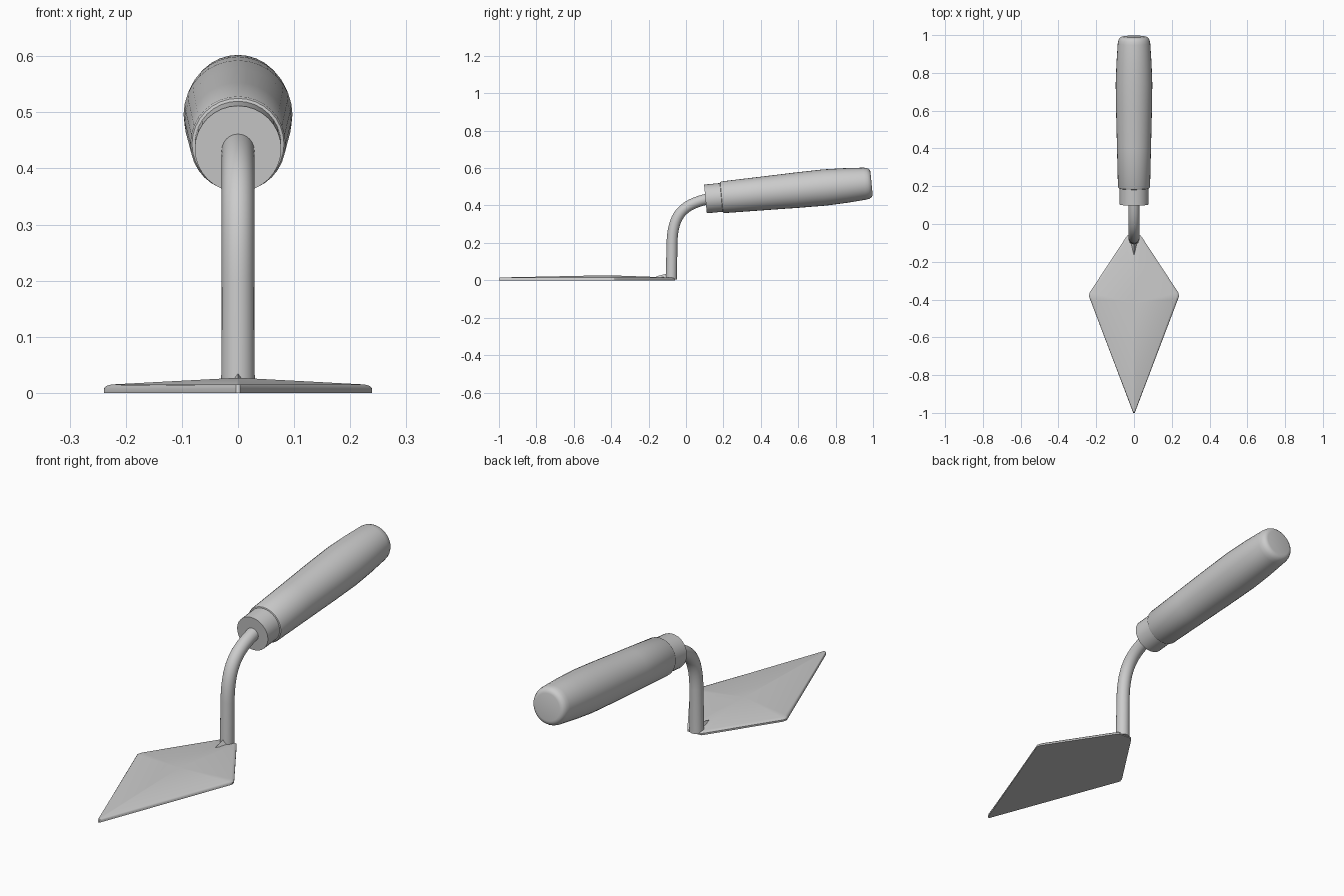
import bpy, bmesh, math
from mathutils import Vector, Matrix

cube = bpy.data.objects.get("Cube")
if cube:
    bpy.data.objects.remove(cube, do_unlink=True)

grey = bpy.data.materials.new("plain grey")
GREY = (0.6, 0.6, 0.6, 1)
grey.use_nodes = True
grey.diffuse_color = GREY
grey.node_tree.nodes["Principled BSDF"].inputs["Base Color"].default_value = GREY


def finish(name, bm, angle=35):
    """Turn a bmesh into a smooth-shaded object that keeps sharp edges."""
    bmesh.ops.recalc_face_normals(bm, faces=bm.faces)
    mesh = bpy.data.meshes.new(name)
    bm.to_mesh(mesh)
    bm.free()
    mesh.materials.append(grey)
    obj = bpy.data.objects.new(name, mesh)
    bpy.context.collection.objects.link(obj)
    bpy.ops.object.select_all(action='DESELECT')
    obj.select_set(True)
    bpy.context.view_layer.objects.active = obj
    bpy.ops.object.shade_smooth_by_angle(angle=math.radians(angle))
    return obj


def sweep(name, stations, sides=32):
    """Skin circles given as (centre, direction, radius); cap both ends."""
    bm = bmesh.new()
    rings = []
    for centre, direction, radius in stations:
        d = direction.normalized()
        side = Vector((1, 0, 0))
        up = side.cross(d)
        angles = [2 * math.pi * i / sides for i in range(sides)]
        rings.append([bm.verts.new(centre + radius * (math.cos(a) * side + math.sin(a) * up))
                      for a in angles])
    for a, b in zip(rings, rings[1:]):
        for i in range(sides):
            j = (i + 1) % sides
            bm.faces.new((a[i], a[j], b[j], b[i]))
    bm.faces.new(rings[0])
    bm.faces.new(rings[-1])
    return finish(name, bm)


# Handle and ferrule share one tilted axis
start = Vector((0, 0.104, 0.435))
axis = Vector((0, 1, 0.096)).normalized()


def turned(name, profile):
    return sweep(name, [(start + axis * t, axis, r) for t, r in profile])


turned("ferrule", [(0, 0.077), (0.1, 0.077)])
turned("handle", [(0.085, 0.078), (0.087, 0.082), (0.093, 0.085), (0.3, 0.09),
                  (0.5, 0.095), (0.64, 0.097), (0.75, 0.093), (0.855, 0.086),
                  (0.872, 0.083), (0.884, 0.077), (0.89, 0.069), (0.892, 0.06)])

# Bent shank: upright rod, curved over into the ferrule
foot, knee = Vector((0, -0.078, 0.003)), Vector((0, -0.075, 0.2))
end = start + axis * 0.02
handles = [knee, Vector((0, -0.07, 0.35)), Vector((0, -0.02, 0.405)), end]
stations = [(foot, Vector((0, 0, 1)), 0.03)]
for i in range(17):
    t = i / 16
    s = 1 - t
    p0, p1, p2, p3 = handles
    point = s**3 * p0 + 3 * s * s * t * p1 + 3 * s * t * t * p2 + t**3 * p3
    tangent = s * s * (p1 - p0) + 2 * s * t * (p2 - p1) + t * t * (p3 - p2)
    stations.append((point, tangent, 0.029))
sweep("shank", stations, 24)

# Blade: kite outline, rounded upper rim, shallow ridge down the middle
half = [(0.004, -0.998), (0.234, -0.395), (0.239, -0.38), (0.234, -0.362), (0.042, -0.07), (0.034, -0.06)]
outline = half + [(-x, y) for x, y in reversed(half)]
pivot = Vector((0, -0.42, 0))
bm = bmesh.new()
rims = []
for inset, z in [(0, 0), (0, 0.008), (0.004, 0.0125), (0.011, 0.015)]:
    ring = []
    for x, y in outline:
        k = 1 - inset / 0.2
        ring.append(bm.verts.new((x * k, pivot.y + (y - pivot.y) * k, z)))
    rims.append(ring)
n = len(outline)
for a, b in zip(rims, rims[1:]):
    for i in range(n):
        j = (i + 1) % n
        bm.faces.new((a[i], a[j], b[j], b[i]))
bm.faces.new(rims[0])
ridge = bm.verts.new((0, -0.42, 0.027))
for i in range(n):
    bm.faces.new((rims[-1][i], rims[-1][(i + 1) % n], ridge))
# Move the fixed tip back to full length
for ring in rims:
    for i in (0, n - 1):
        ring[i].co.y = -1 + 0.3 * ring[i].co.z
finish("blade", bm, 30)

# Small pointed weld in front of the shank
bm = bmesh.new()
low = [bm.verts.new(p) for p in ((0, -0.165, 0.02), (0.018, -0.1, 0.012), (-0.018, -0.1, 0.012))]
top = bm.verts.new((0, -0.1, 0.036))
bm.faces.new(low)
for i in range(3):
    bm.faces.new((low[i], low[(i + 1) % 3], top))
finish("shank_weld", bm, 20)
